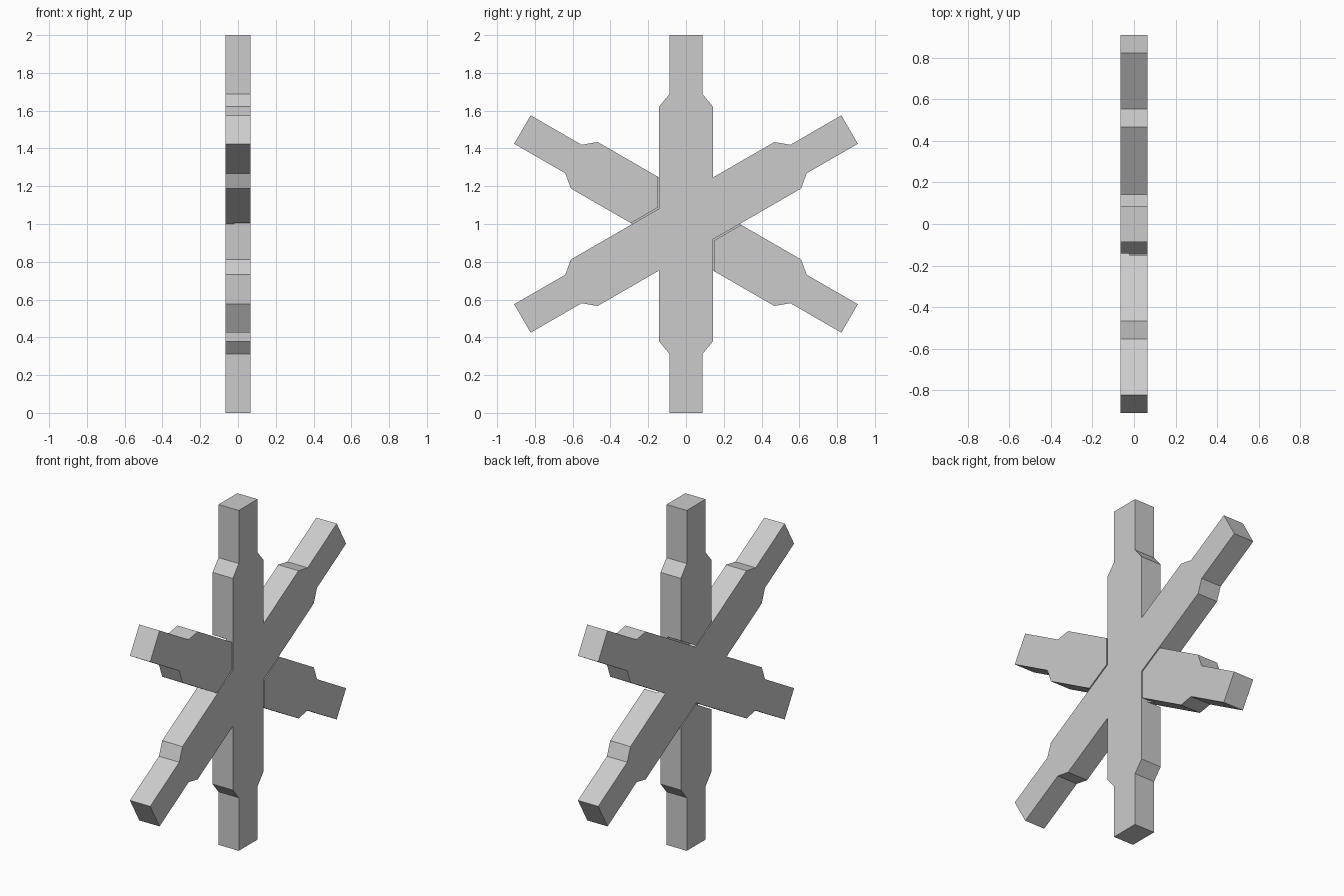
import bpy, bmesh
from math import radians
from mathutils import Matrix

if "Cube" in bpy.data.objects:
    bpy.data.objects.remove(bpy.data.objects["Cube"])

H = 0.066      # half thickness
W = 0.142      # half width at the middle
TIP = 0.087    # half width of the arm tips
GAP = 0.008    # clearance of the loose notches
ANG = {"upright": 0, "rising": -60, "falling": 60}


def finish(bm, name, angle):
    bmesh.ops.rotate(bm, cent=(0, 0, 0), verts=bm.verts,
                     matrix=Matrix.Rotation(radians(angle), 3, 'X'))
    bmesh.ops.translate(bm, verts=bm.verts, vec=(0, 0, 1))
    bmesh.ops.recalc_face_normals(bm, faces=bm.faces)
    me = bpy.data.meshes.new(name)
    bm.to_mesh(me)
    bm.free()
    ob = bpy.data.objects.new(name, me)
    bpy.context.collection.objects.link(ob)
    return ob


# Bar with stepped-in tips, extruded from its mirrored profile
def bar(name):
    half = [(W, -0.622), (W, 0.622), (TIP, 0.688), (TIP, 1.0)]
    right = [(TIP, -1.0), (TIP, -0.688)] + half
    outline = right + [(-y, z) for y, z in reversed(right)]
    bm = bmesh.new()
    f = bm.faces.new([bm.verts.new((-H, y, z)) for y, z in outline])
    ext = bmesh.ops.extrude_face_region(bm, geom=[f])
    verts = [v for v in ext["geom"] if isinstance(v, bmesh.types.BMVert)]
    bmesh.ops.translate(bm, verts=verts, vec=(2 * H, 0, 0))
    return finish(bm, name + "_bar", ANG[name])


# Notch where another bar crosses, between two depths
def notch(ob, other, x0, x1, gap):
    bm = bmesh.new()
    bmesh.ops.create_cube(bm, size=1)
    bmesh.ops.scale(bm, verts=bm.verts, vec=(x1 - x0, 2 * (W + gap), 1.6))
    bmesh.ops.translate(bm, verts=bm.verts, vec=((x0 + x1) / 2, 0, 0))
    cut = finish(bm, "notch_cutter", ANG[other])
    cut.hide_render = True
    cut.hide_viewport = True
    m = ob.modifiers.new("notch", 'BOOLEAN')
    m.operation = 'DIFFERENCE'
    m.solver = 'EXACT'
    m.object = cut


upright, rising, falling = (bar(n) for n in ANG)

# Upright bar keeps the +x layer, falling bar the -x layer, rising bar the middle
notch(upright, "rising", -0.2, H / 3, GAP)
notch(upright, "falling", -0.2, H / 3, GAP)
notch(falling, "rising", -H / 3, 0.2, GAP)
notch(falling, "upright", -H / 3, 0.2, GAP)
notch(rising, "upright", H / 3, 0.2, 0)
notch(rising, "falling", -0.2, -H / 3, 0)
